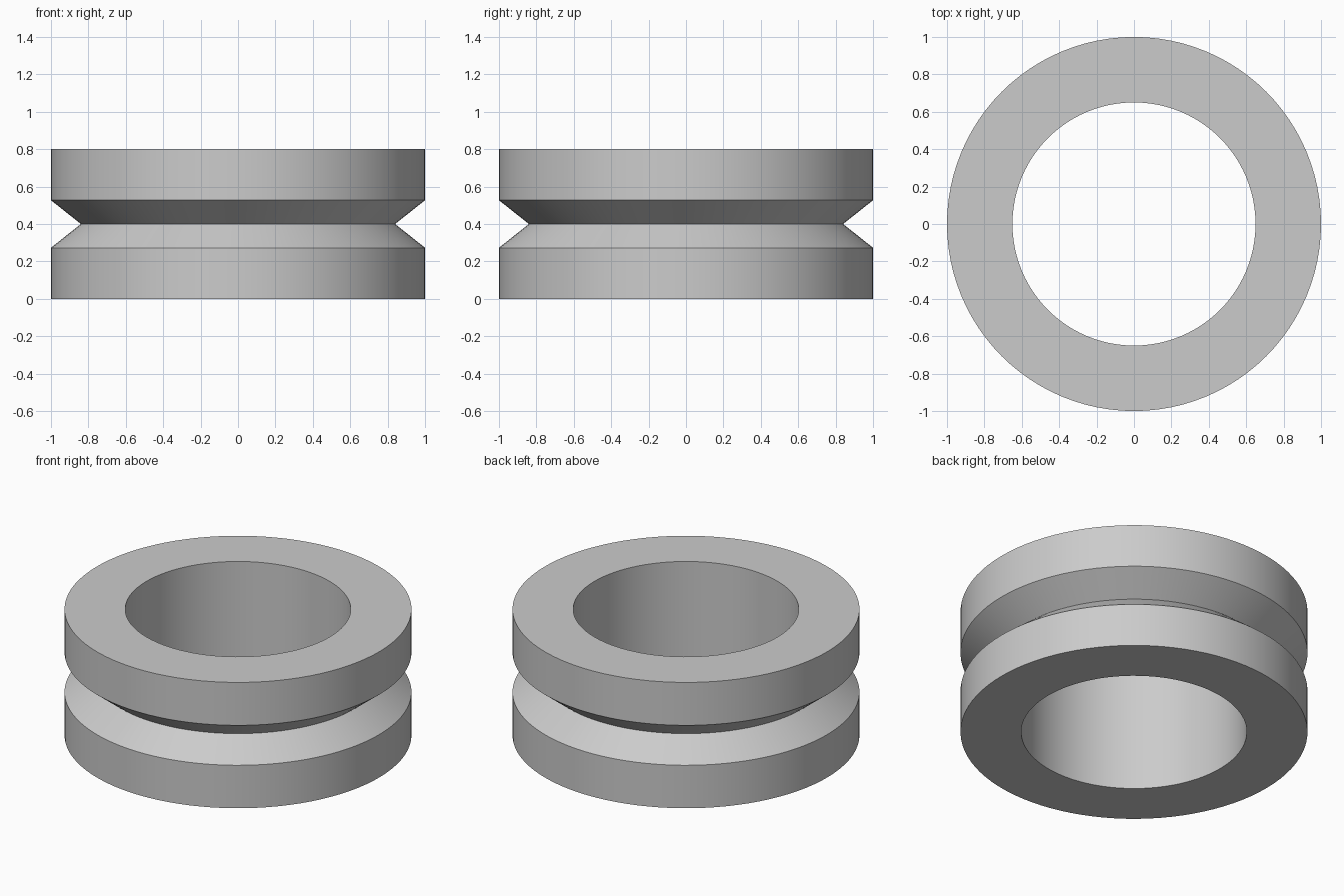
import bpy, math

cube = bpy.data.objects.get("Cube")
if cube:
    bpy.data.objects.remove(cube, do_unlink=True)

# Plain grey material
grey = bpy.data.materials.new("plain_grey")
grey.use_nodes = True
colour = (0.6, 0.6, 0.6, 1)
grey.diffuse_color = colour
grey.node_tree.nodes["Principled BSDF"].inputs["Base Color"].default_value = colour

# Ring cross-section (radius, height), counter-clockwise from the bottom inner edge
PROFILE = [(0.65, 0), (1, 0), (1, 0.273), (0.84, 0.4), (1, 0.527), (1, 0.8), (0.65, 0.8)]
SIDES = 96


def lathe(name, profile, sides, material):
    """Revolve a closed profile around the z axis."""
    n = len(profile)
    verts, faces = [], []
    for i in range(sides):
        a = 2 * math.pi * i / sides
        verts += [(r * math.cos(a), r * math.sin(a), z) for r, z in profile]
        j = (i + 1) % sides
        for k in range(n):
            m = (k + 1) % n
            faces.append((i * n + k, j * n + k, j * n + m, i * n + m))
    mesh = bpy.data.meshes.new(name)
    mesh.from_pydata(verts, [], faces)
    mesh.materials.append(material)
    mesh.update()
    obj = bpy.data.objects.new(name, mesh)
    bpy.context.collection.objects.link(obj)
    return obj


# Pulley ring with a V groove around its rim
ring = lathe("grooved_ring", PROFILE, SIDES, grey)
bpy.ops.object.select_all(action="DESELECT")
ring.select_set(True)
bpy.context.view_layer.objects.active = ring
bpy.ops.object.shade_smooth_by_angle(angle=math.radians(30))
